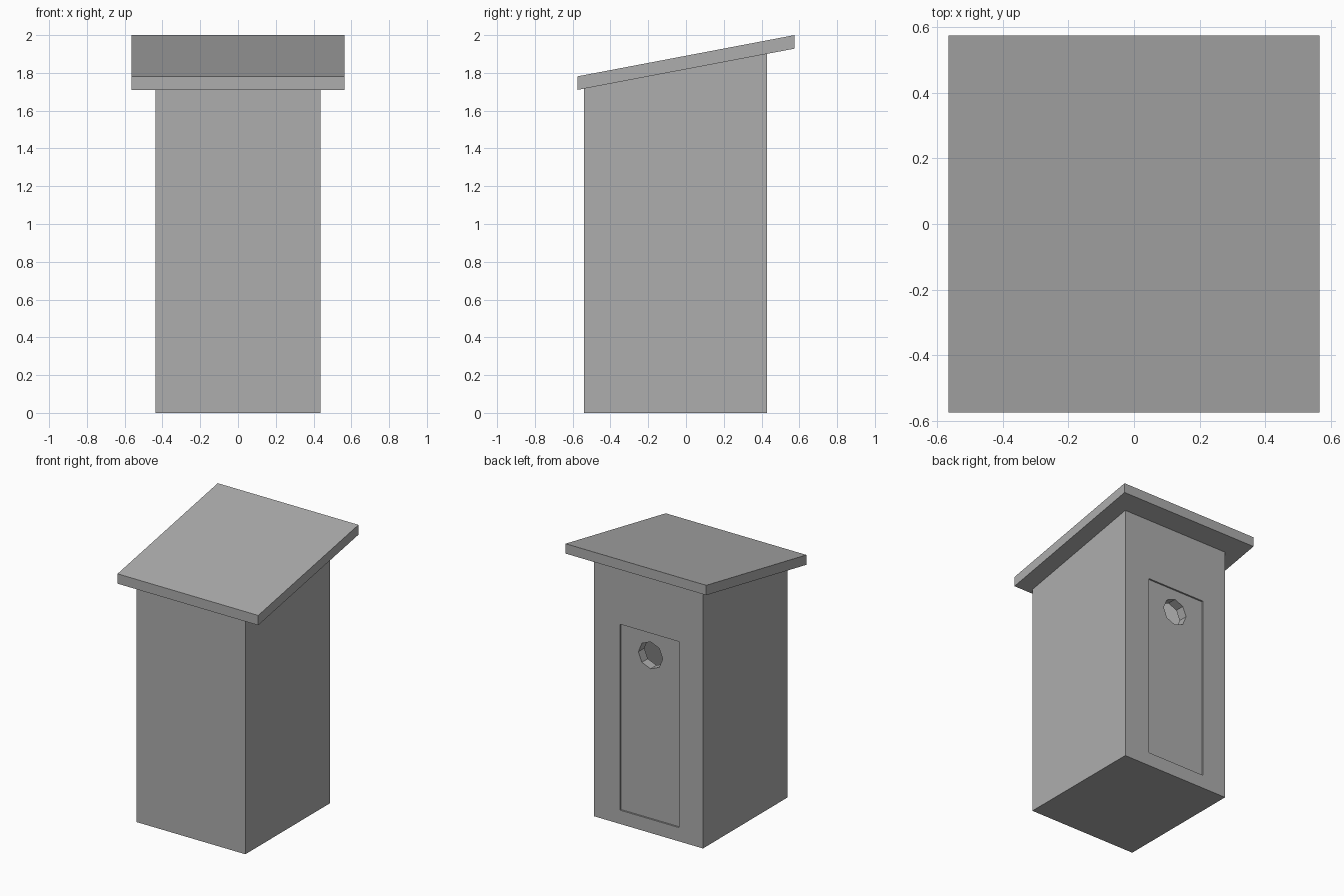
import bpy
import bmesh
import math
from mathutils import Matrix

if "Cube" in bpy.data.objects:
    bpy.data.objects.remove(bpy.data.objects["Cube"], do_unlink=True)

# One flat grey for the whole shed
grey = bpy.data.materials.new("plain_grey")
grey.use_nodes = True
colour = (0.42, 0.42, 0.42, 1.0)
grey.diffuse_color = colour
grey.node_tree.nodes["Principled BSDF"].inputs["Base Color"].default_value = colour

HALF_ROOF = 0.575
SLOPE = 0.19


def roof_underside(y):
    return 1.71 + (y + HALF_ROOF) * SLOPE


def finish(bm, name):
    bmesh.ops.recalc_face_normals(bm, faces=bm.faces)
    mesh = bpy.data.meshes.new(name)
    bm.to_mesh(mesh)
    bm.free()
    mesh.materials.append(grey)
    obj = bpy.data.objects.new(name, mesh)
    bpy.context.collection.objects.link(obj)
    return obj


def prism(name, x0, x1, profile):
    """Extrude a side profile of (y, z) points along x."""
    bm = bmesh.new()
    face = bm.faces.new([bm.verts.new((x0, y, z)) for y, z in profile])
    side = bmesh.ops.extrude_face_region(bm, geom=[face])
    verts = [v for v in side["geom"] if isinstance(v, bmesh.types.BMVert)]
    bmesh.ops.translate(bm, vec=(x1 - x0, 0, 0), verts=verts)
    return finish(bm, name)


def block(name, x0, x1, y0, y1, z0, z1):
    return prism(name, x0, x1, [(y0, z0), (y1, z0), (y1, z1), (y0, z1)])


def cut(target, cutter):
    mod = target.modifiers.new(cutter.name, "BOOLEAN")
    mod.operation = "DIFFERENCE"
    mod.solver = "EXACT"
    mod.object = cutter
    cutter.hide_render = True
    cutter.hide_viewport = True
    cutter.display_type = "WIRE"


# Walls and floor: sloped-top box, hollow inside
X0, X1, Y0, Y1, WALL = -0.4375, 0.4375, -0.54, 0.43, 0.07
walls = prism("walls", X0, X1, [(Y0, 0), (Y1, 0),
              (Y1, roof_underside(Y1)), (Y0, roof_underside(Y0))])
cut(walls, block("room_cutter", X0 + WALL, X1 - WALL, Y0 + WALL, Y1 - WALL, 0.05, 2.2))

# Doorway in the back wall
DOOR = (-0.245, 0.23)
cut(walls, block("doorway_cutter", *DOOR, Y1 - 0.2, Y1 + 0.1, 0.1, 1.45))

# Door panel, slightly recessed, with an eight-sided peephole
door = block("door", *DOOR, Y1 - WALL - 0.01, Y1 - 0.012, 0.1, 1.45)
bm = bmesh.new()
bmesh.ops.create_cone(bm, cap_ends=True, segments=8, radius1=0.098, radius2=0.098,
                      depth=0.5, matrix=Matrix.Translation((-0.008, Y1, 1.283))
                      @ Matrix.Rotation(math.pi / 2, 4, "X"))
cut(door, finish(bm, "peephole_cutter"))

# Sloped roof slab with upright edges
THICK = 0.0715
lo, hi = roof_underside(-HALF_ROOF), roof_underside(HALF_ROOF)
prism("roof", -0.565, 0.565, [(-HALF_ROOF, lo), (HALF_ROOF, hi),
      (HALF_ROOF, hi + THICK), (-HALF_ROOF, lo + THICK)])
